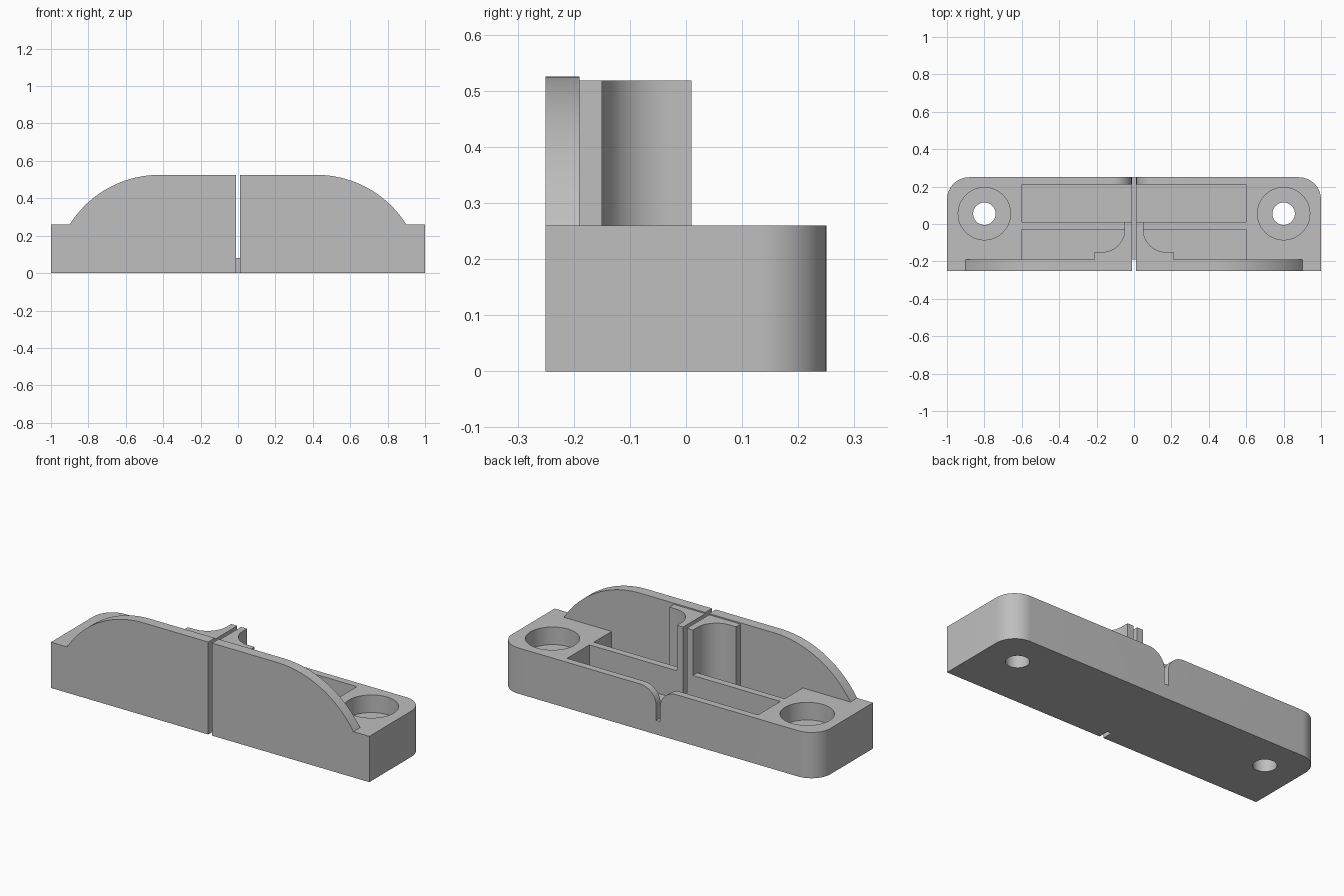
import bpy, bmesh, math
from mathutils import Matrix

if "Cube" in bpy.data.objects:
    bpy.data.objects.remove(bpy.data.objects["Cube"])

grey = bpy.data.materials.new("plain_grey")
grey.use_nodes = True
colour = (0.52, 0.52, 0.52, 1)
grey.diffuse_color = colour
grey.node_tree.nodes["Principled BSDF"].inputs["Base Color"].default_value = colour

BASE_TOP, FLOOR, SLOT_FLOOR = 0.26, 0.10, 0.08
WALL_TOP, POST_TOP = 0.525, 0.518
FRONT, WALL_BACK, BACK = -0.25, -0.19, 0.25
SLOT = 0.012


def arc(cx, cy, r, a0, a1, n=16):
    """Points on a circular arc, angles in degrees."""
    angles = [math.radians(a0 + (a1 - a0) * i / n) for i in range(n + 1)]
    return [(cx + r * math.cos(a), cy + r * math.sin(a)) for a in angles]


def prism(name, profile, low, high, axis="Z"):
    """Extrude a flat profile along Z, or an x-z profile along Y."""
    bm = bmesh.new()
    if axis == "Z":
        verts = [bm.verts.new((a, b, low)) for a, b in profile]
        step = (0, 0, high - low)
    else:
        verts = [bm.verts.new((a, low, b)) for a, b in profile]
        step = (0, high - low, 0)
    face = bm.faces.new(verts)
    made = bmesh.ops.extrude_face_region(bm, geom=[face])["geom"]
    bmesh.ops.translate(bm, vec=step, verts=[g for g in made if isinstance(g, bmesh.types.BMVert)])
    bmesh.ops.recalc_face_normals(bm, faces=bm.faces)
    mesh = bpy.data.meshes.new(name)
    bm.to_mesh(mesh)
    bm.free()
    mesh.materials.append(grey)
    obj = bpy.data.objects.new(name, mesh)
    bpy.context.collection.objects.link(obj)
    return obj


def box(name, x0, x1, y0, y1, z0, z1):
    return prism(name, [(x0, y0), (x1, y0), (x1, y1), (x0, y1)], z0, z1)


def combine(target, tool, operation="DIFFERENCE"):
    """Apply a boolean and discard the helper."""
    tool.hide_render = True
    mod = target.modifiers.new("combine", "BOOLEAN")
    mod.operation, mod.solver, mod.object = operation, "EXACT", tool
    graph = bpy.context.evaluated_depsgraph_get()
    mesh = bpy.data.meshes.new_from_object(target.evaluated_get(graph))
    target.modifiers.clear()
    target.data = mesh
    bpy.data.objects.remove(tool)


def smooth(obj):
    bpy.ops.object.select_all(action="DESELECT")
    obj.select_set(True)
    bpy.context.view_layer.objects.active = obj
    bpy.ops.object.shade_smooth_by_angle(angle=math.radians(25))


# Base block with rounded back corners
r = 0.12
outline = [(-1, FRONT), (1, FRONT)]
outline += arc(1 - r, BACK - r, r, 0, 90) + arc(r - 1, BACK - r, r, 90, 180)
body = prism("base_with_front_wall", outline, 0, BASE_TOP)

# Arched front wall
radius = 0.567
right_curve = arc(0.42, WALL_TOP - radius, radius, 32.15, 90, 24)
left_curve = [(-x, z) for x, z in reversed(right_curve)]
wall_profile = [(-0.9, 0), (0.9, 0)] + right_curve + left_curve
combine(body, prism("wall", wall_profile, FRONT, WALL_BACK, "Y"), "UNION")

# Pockets either side of the long ridge
for y0, y1 in ((WALL_BACK, -0.03), (0.01, 0.21)):
    combine(body, box("pocket", -0.6, 0.6, y0, y1, FLOOR, 1))

# Counterbored screw holes
for side in (-1, 1):
    for hole_radius, bottom in ((0.14, 0.16), (0.06, -0.1)):
        circle = arc(side * 0.8, 0.055, hole_radius, 0, 360, 48)[:-1]
        combine(body, prism("hole", circle, bottom, 1))

# Central slot, full height through the wall and flared at the back
combine(body, box("slot", -SLOT, SLOT, -0.3, 0.3, SLOT_FLOOR, 1))
combine(body, box("wall_slot", -SLOT, SLOT, -0.3, WALL_BACK, -0.1, 1))
f = 0.1
flare_right = arc(SLOT + f, BASE_TOP - f, f, 180, 90)
flare = flare_right + [(SLOT + f, 0.4), (-SLOT - f, 0.4)]
flare += [(-x, z) for x, z in reversed(flare_right)]
combine(body, prism("flare", flare, 0.2, 0.3, "Y"))
smooth(body)

# Guide posts with a concave fillet beside the slot
post = [(SLOT, WALL_BACK), (0.21, WALL_BACK), (0.21, -0.15)]
post += arc(0.17, -0.03, 0.12, 270, 180) + [(0.05, 0.01), (SLOT, 0.01)]
for name, side in (("left_guide_post", 1), ("right_guide_post", -1)):
    smooth(prism(name, [(side * x, y) for x, y in post], FLOOR, POST_TOP))
